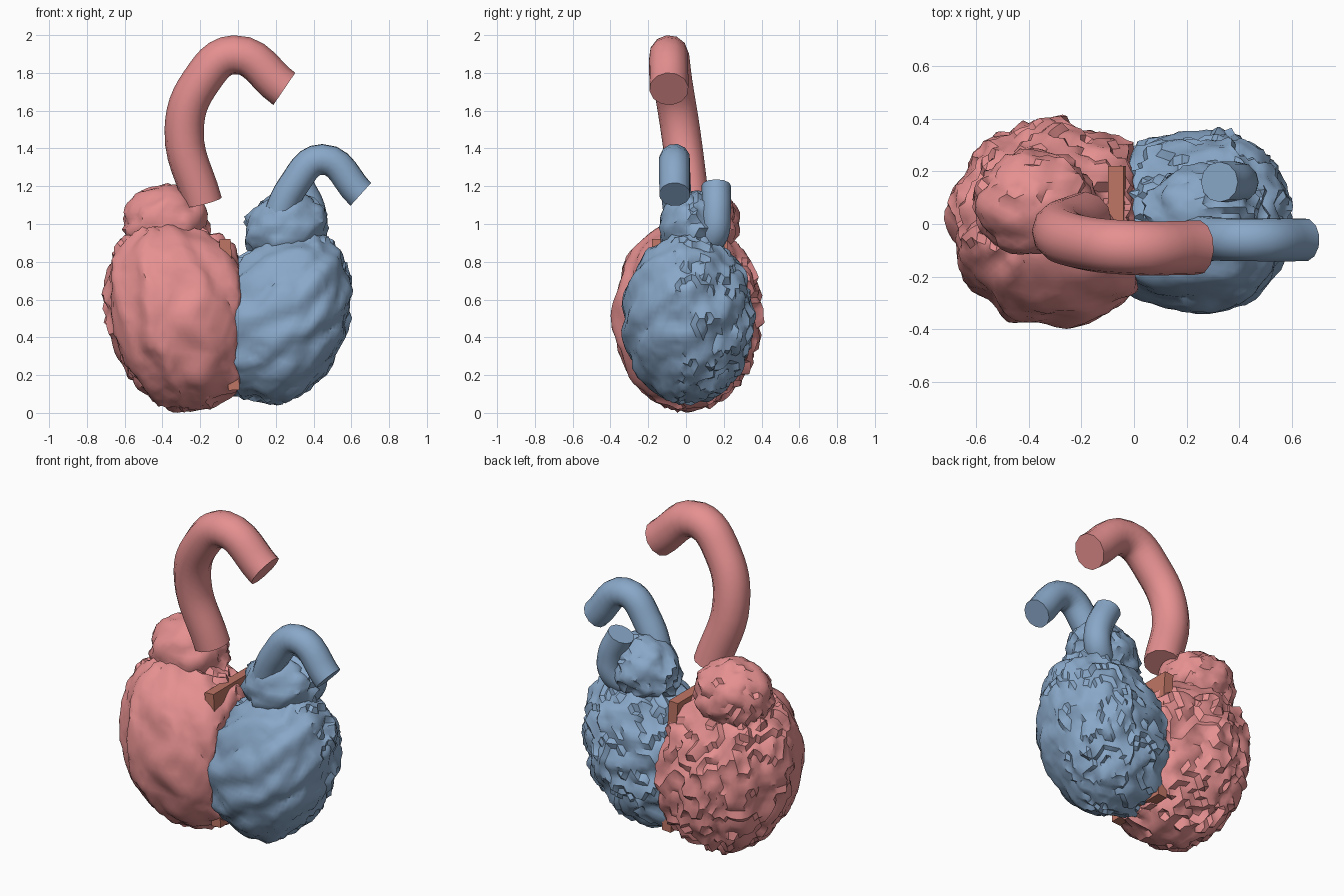
import bpy, math
from mathutils import Vector, noise

if "Cube" in bpy.data.objects:
    bpy.data.objects.remove(bpy.data.objects["Cube"])


def material(name, rgb):
    m = bpy.data.materials.new(name)
    m.diffuse_color = (*rgb, 1)
    m.use_nodes = True
    m.node_tree.nodes["Principled BSDF"].inputs["Base Color"].default_value = m.diffuse_color
    return m


RED = material("oxygenated_red", (0.79, 0.28, 0.28))
BLUE = material("venous_blue", (0.25, 0.39, 0.58))
MUSCLE = material("septum_muscle", (0.52, 0.18, 0.13))


def finish(ob, name, mat, angle=40):
    ob.name = name
    ob.data.materials.clear()
    ob.data.materials.append(mat)
    bpy.ops.object.select_all(action='DESELECT')
    ob.select_set(True)
    bpy.context.view_layer.objects.active = ob
    bpy.ops.object.shade_smooth_by_angle(angle=math.radians(angle))


def chamber(name, mat, centre, size, lean, ridges, rough, detail=5, inner=None):
    """Ellipsoid with a ridged, torn muscle surface; lean shears it along x.
    inner = (side, stretch, limit) flattens the side that meets the other half."""
    bpy.ops.mesh.primitive_ico_sphere_add(subdivisions=detail, radius=1)
    ob = bpy.context.object
    seed = Vector((len(name), centre[0] * 9, 3))
    for v in ob.data.vertices:
        d = v.co.normalized()
        theta = math.atan2(d.y, d.x)
        n = noise.noise(d * 2.5 + seed)
        # stepped folds, strongest at the back, over soft twisting ridges
        phase = (d.z * 3 + n * 1.5 + noise.noise(d * 5 + seed) * 0.8) % 1
        back = 0.25 + 0.75 * min(1, max(0, d.y * 2 + 0.9))
        wave = math.sin(ridges[0] * theta + ridges[1] * d.z + 3 * n) * (1 - d.z ** 2) ** 0.5
        p = d * (1 + rough * (0.4 * n + 0.4 * wave + back * (0.5 - phase)))
        z = p.z * size[2]
        x = p.x * size[0]
        if inner and x * inner[0] > 0:
            x *= inner[1]
        x += centre[0] + lean * z
        if inner:
            limit = inner[2] + 0.03 * n + 0.02 * (phase - 0.5)
            x = min(x, limit) if inner[0] > 0 else max(x, limit)
        v.co = (x, centre[1] + p.y * size[1], max(0, centre[2] + z))
    finish(ob, name, mat)


def vessel(name, mat, radius, points):
    """Capped round tube along a smooth path."""
    cu = bpy.data.curves.new(name, 'CURVE')
    cu.dimensions = '3D'
    cu.bevel_depth = radius
    cu.bevel_resolution = 4
    cu.resolution_u = 6
    cu.use_fill_caps = True
    sp = cu.splines.new('BEZIER')
    sp.bezier_points.add(len(points) - 1)
    for bp, p in zip(sp.bezier_points, points):
        bp.co = p
        bp.handle_left_type = bp.handle_right_type = 'AUTO'
    ob = bpy.data.objects.new(name, cu)
    bpy.context.collection.objects.link(ob)
    bpy.ops.object.select_all(action='DESELECT')
    ob.select_set(True)
    bpy.context.view_layer.objects.active = ob
    bpy.ops.object.convert(target='MESH')
    finish(bpy.context.object, name, mat)


# Ventricles and atria
chamber("left_ventricle", RED, (-0.335, 0, 0.515), (0.36, 0.385, 0.50), -0.12, (9, 1), 0.09,
        inner=(1, 1.35, 0.0))
chamber("right_ventricle", BLUE, (0.275, 0.01, 0.50), (0.31, 0.345, 0.45), 0.19, (5, -12), 0.085,
        inner=(-1, 1.45, -0.02))
chamber("left_atrium", RED, (-0.38, 0.08, 1.0), (0.225, 0.20, 0.205), 0, (5, -6), 0.12, 4)
chamber("right_atrium", BLUE, (0.255, 0.04, 0.98), (0.215, 0.18, 0.19), 0.1, (5, -7), 0.12, 4)

# Great vessels
vessel("aorta", RED, 0.104, [(-0.187, 0.02, 1.115), (-0.285, -0.03, 1.5),
                             (-0.20, -0.07, 1.75), (-0.02, -0.09, 1.896), (0.245, -0.09, 1.715)])
vessel("pulmonary_artery", BLUE, 0.083, [(0.19, -0.03, 0.98), (0.29, -0.055, 1.2),
                                         (0.445, -0.06, 1.342), (0.65, -0.06, 1.157)])
vessel("vena_cava", BLUE, 0.077, [(0.325, 0.16, 1.205), (0.39, 0.16, 1.06),
                                  (0.385, 0.15, 0.95), (0.29, 0.09, 0.88)])

# Septum: thin wall between the ventricles
bpy.ops.mesh.primitive_cube_add(size=1, location=(-0.045, 0.02, 0.52), rotation=(0, -0.06, 0))
bpy.context.object.scale = (0.06, 0.40, 0.80)
finish(bpy.context.object, "septum", MUSCLE, 30)
